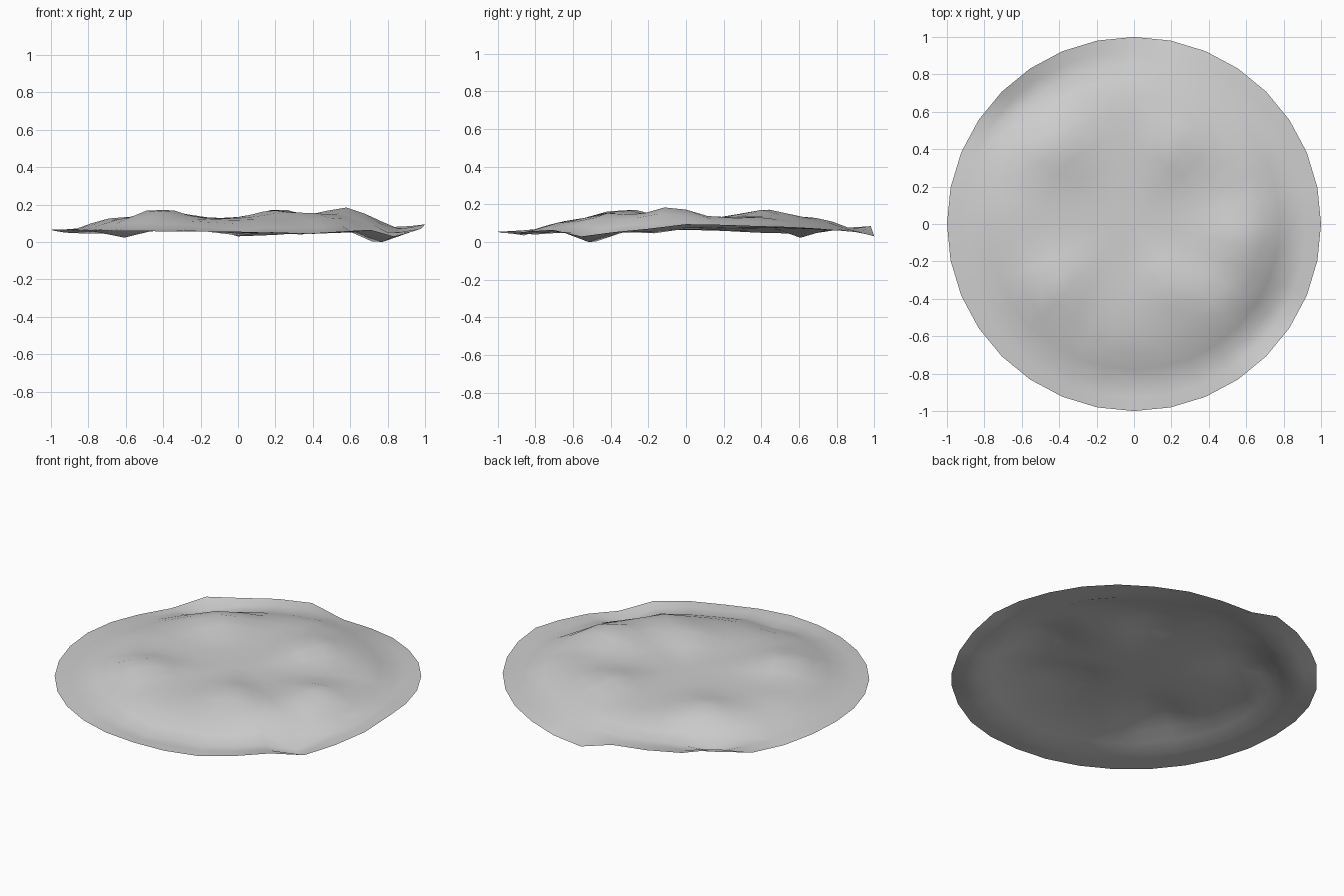
import bpy, bmesh, math

cube = bpy.data.objects.get("Cube")
if cube:
    bpy.data.objects.remove(cube, do_unlink=True)

SEGMENTS = 32
RINGS = (0.12, 0.24, 0.36, 0.48, 0.59, 0.69, 0.78, 0.86, 0.93, 1.0)

# Edge height by angle in degrees
RIM = ((0, .11), (37, .095), (55, .075), (90, .045), (102, .10), (125, .09),
       (135, .105), (147, .06), (180, .08), (270, .07), (290, .06),
       (315, .08), (326, .045), (340, .07), (360, .11))
# Average section from the centre to the edge
SECTION = ((0, .14), (.5, .14), (.65, .135), (.75, .115), (.86, .085), (1, .08))
# Hills and hollows: x, y, height, spread
BUMPS = ((-.42, .42, .05, .17), (.22, .42, .05, .16), (-.42, -.33, .055, .16),
         (.2, -.33, .045, .15), (.58, -.08, .065, .16), (.6, .35, .02, .15),
         (-.65, .05, .015, .15), (0, .72, .015, .16), (.45, -.4, .03, .13),
         (.77, -.53, -.09, .14), (-.62, .67, -.065, .13),
         (0, -.84, -.035, .18), (.4, -.78, -.035, .16), (.87, -.2, -.03, .12))


def lookup(table, t):
    """Piecewise smooth interpolation."""
    for (a, u), (b, v) in zip(table, table[1:]):
        if t <= b:
            k = (t - a) / (b - a)
            return u + (v - u) * k * k * (3 - 2 * k)
    return table[-1][1]


def height(radius, angle):
    x, y = radius * math.cos(angle), radius * math.sin(angle)
    z = lookup(SECTION, radius)
    for bx, by, h, s in BUMPS:
        z += h * math.exp(-((x - bx) ** 2 + (y - by) ** 2) / (s * s))
    edge = max(0, (radius - .88) / .12)
    rim = lookup(RIM, math.degrees(angle) % 360)
    return max(0, z + (rim - z) * edge)


# Uneven ground sheet, open underneath
bm = bmesh.new()
centre = bm.verts.new((0, 0, height(0, 0)))
rings = []
for r in RINGS:
    ring = []
    for i in range(SEGMENTS):
        a = math.tau * i / SEGMENTS
        ring.append(bm.verts.new((r * math.cos(a), r * math.sin(a), height(r, a))))
    rings.append(ring)
for i in range(SEGMENTS):
    j = (i + 1) % SEGMENTS
    bm.faces.new((centre, rings[0][i], rings[0][j]))
    for inner, outer in zip(rings, rings[1:]):
        bm.faces.new((inner[i], outer[i], outer[j], inner[j]))
low = min(v.co.z for v in bm.verts)
for v in bm.verts:
    v.co.z -= low
for f in bm.faces:
    f.smooth = True
mesh = bpy.data.meshes.new("ground_disc")
bm.to_mesh(mesh)
bm.free()

# Pale grey surface
grey = bpy.data.materials.new("pale_grey")
grey.use_nodes = True
colour = (.62, .62, .62, 1)
grey.diffuse_color = colour
grey.node_tree.nodes["Principled BSDF"].inputs["Base Color"].default_value = colour
mesh.materials.append(grey)

ground = bpy.data.objects.new("ground_disc", mesh)
bpy.context.collection.objects.link(ground)
